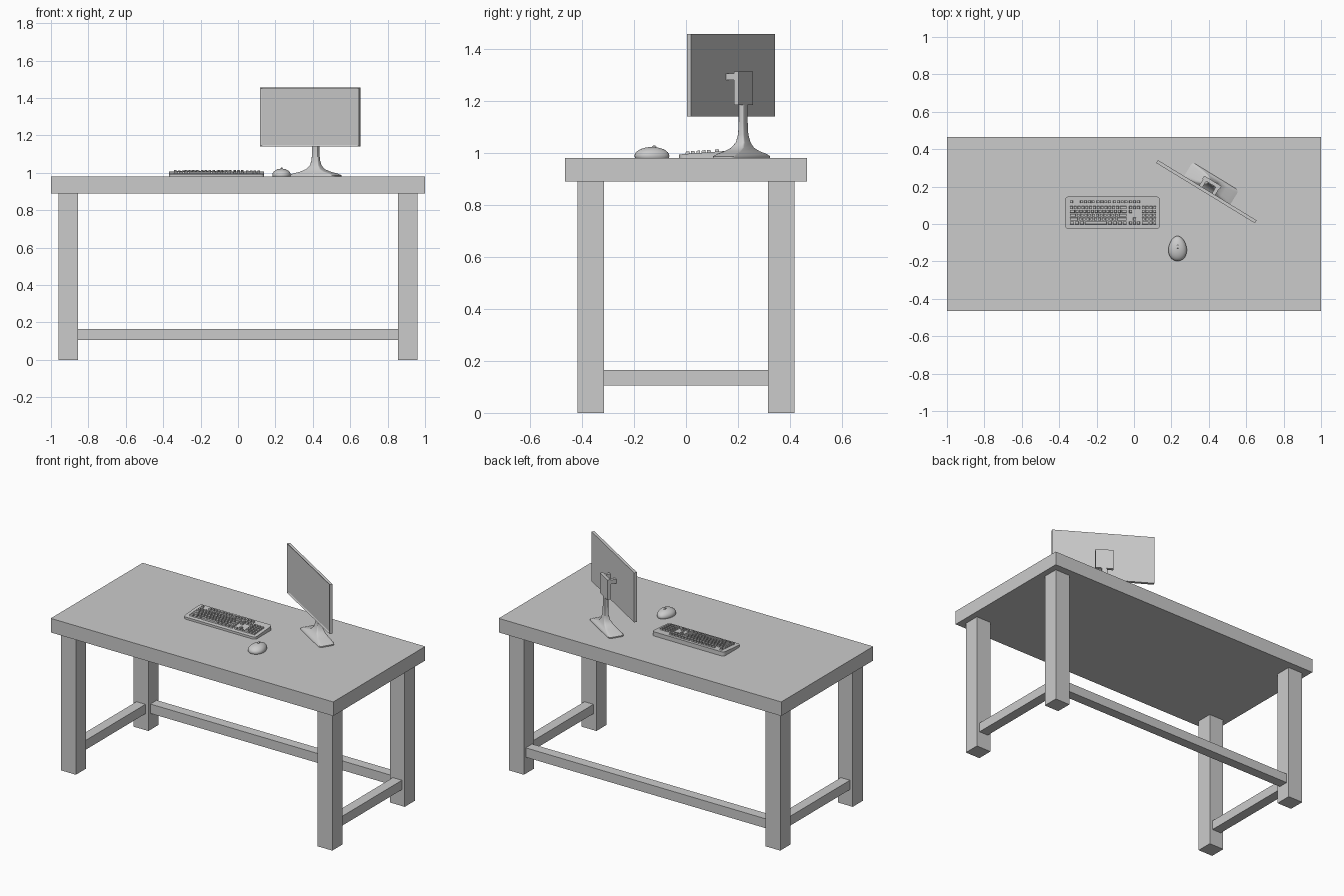
import bpy, bmesh, math
from mathutils import Matrix, Vector

if "Cube" in bpy.data.objects:
    bpy.data.objects.remove(bpy.data.objects["Cube"])

TOP = 0.98                                   # height of the desk surface
SCREEN = Matrix.Translation((0.387, 0.173, 0)) @ Matrix.Rotation(math.radians(-31.4), 4, 'Z')


def finish(name, bm, matrix=None, smooth=None):
    bmesh.ops.recalc_face_normals(bm, faces=bm.faces[:])
    me = bpy.data.meshes.new(name)
    bm.to_mesh(me)
    bm.free()
    ob = bpy.data.objects.new(name, me)
    bpy.context.collection.objects.link(ob)
    if matrix:
        ob.matrix_world = matrix
    if smooth:
        bpy.ops.object.select_all(action='DESELECT')
        ob.select_set(True)
        bpy.context.view_layer.objects.active = ob
        bpy.ops.object.shade_smooth_by_angle(angle=math.radians(smooth))
    return ob


def add_box(bm, lo, hi):
    lo, hi = Vector(lo), Vector(hi)
    m = Matrix.Translation((lo + hi) / 2) @ Matrix.Diagonal((hi - lo).to_4d())
    m[3][3] = 1
    return bmesh.ops.create_cube(bm, size=1, matrix=m)['verts']


def box(name, lo, hi, matrix=None):
    bm = bmesh.new()
    add_box(bm, lo, hi)
    return finish(name, bm, matrix)


# Desk: top, four legs, side rails and back rail
box("desk_top", (-1, -0.465, 0.89), (1, 0.465, TOP))
for sx, side in ((-1, "left"), (1, "right")):
    for sy, end in ((-1, "front"), (1, "back")):
        xs, ys = sorted((sx * 0.855, sx * 0.96)), sorted((sy * 0.315, sy * 0.418))
        box(f"{end}_{side}_leg", (xs[0], ys[0], 0), (xs[1], ys[1], 0.89))
    x = sx * 0.908
    box(f"{side}_rail", (x - 0.032, -0.315, 0.105), (x + 0.032, 0.315, 0.165))
box("back_rail", (-0.855, 0.335, 0.105), (0.855, 0.399, 0.165))

# Monitor panel: thin slab with a recessed screen on its front
bm = bmesh.new()
add_box(bm, (-0.309, -0.009, 1.14), (0.309, 0.009, 1.457))
bm.normal_update()
front = [f for f in bm.faces if f.normal.y < -0.9]
bmesh.ops.inset_region(bm, faces=front, thickness=0.012)
bmesh.ops.translate(bm, verts=front[0].verts[:], vec=(0, 0.005, 0))
finish("monitor_panel", bm, SCREEN)

# Monitor mount: back plate with two arms to the panel
bm = bmesh.new()
add_box(bm, (-0.054, 0.047, 1.185), (0.054, 0.067, 1.313))
for s in (-1, 1):
    add_box(bm, (s * 0.04 - 0.01, 0.008, 1.28), (s * 0.04 + 0.01, 0.048, 1.306))
finish("monitor_mount", bm, SCREEN)

# Monitor stand: rounded rectangular sections lofted from foot to neck
bm = bmesh.new()
sections = [(0.145, 0.048, 0.98), (0.145, 0.048, 0.987), (0.118, 0.043, 0.997),
            (0.08, 0.036, 1.006), (0.045, 0.028, 1.02), (0.027, 0.02, 1.04),
            (0.02, 0.013, 1.07), (0.018, 0.011, 1.12), (0.018, 0.011, 1.2)]
rings = []
for hw, hd, z in sections:
    r = 0.35 * hd
    cy = 0.047 + 0.008 * min(1, (z - TOP) / 0.06)
    ring = []
    for q, (cx, cs) in enumerate(((1, 1), (-1, 1), (-1, -1), (1, -1))):
        for k in range(4):
            a = math.pi / 2 * (q + k / 3)
            ring.append(bm.verts.new((cx * (hw - r) + r * math.cos(a),
                                      cy + cs * (hd - r) + r * math.sin(a), z)))
    rings.append(ring)
for a, b in zip(rings, rings[1:]):
    for i in range(16):
        j = (i + 1) % 16
        bm.faces.new((a[i], a[j], b[j], b[i]))
bm.faces.new(rings[0])
bm.faces.new(rings[-1])
finish("monitor_stand", bm, SCREEN, 35)


# Keyboard body: wedge with rounded corners
def deck(y):
    return 0.994 + (y + 0.026) * 0.075


bm = bmesh.new()
for v in add_box(bm, (-0.37, -0.026, TOP), (0.14, 0.147, 1)):
    if v.co.z > 0.99:
        v.co.z = deck(v.co.y)
corners = [e for e in bm.edges if abs(e.verts[0].co.z - e.verts[1].co.z) > 0.005
           and abs(e.verts[0].co.y - e.verts[1].co.y) < 0.001]
bmesh.ops.bevel(bm, geom=corners, offset=0.02, segments=5, profile=0.5, affect='EDGES')
finish("keyboard_body", bm, None, 30)

# Keyboard keys: tapered blocks laid out in rows
bm = bmesh.new()
P = 0.0205                                   # key pitch


def key(x, y, w=1.0, h=1.0):
    wx, wy = w * P - 0.0045, h * P - 0.0045
    for v in add_box(bm, (-wx / 2, -wy / 2, -0.002), (wx / 2, wy / 2, 0.009)):
        if v.co.z > 0:
            v.co.x -= math.copysign(0.0015, v.co.x)
            v.co.y -= math.copysign(0.0015, v.co.y)
        v.co += Vector((x, y, deck(y + v.co.y)))


def row(x, y, widths):
    for w in widths:
        key(x + w * P / 2, y, w)
        x += w * P


ROW_Y = [0.088 - i * P for i in range(5)]
row(-0.345, 0.119, [1])
for i in range(3):
    row(-0.29 + i * 0.088, 0.119, [1] * 4)
row(-0.028, 0.119, [1] * 3)
MAIN = [[1] * 13 + [2], [1.5] + [1] * 12 + [1.5], [1.8] + [1] * 11 + [2.2],
        [2.3] + [1] * 10 + [2.7], [1.3] * 3 + [6] + [1.3] * 3 + [1.2]]
for y, widths in zip(ROW_Y, MAIN):
    row(-0.345, y, widths)
for y in ROW_Y[:1]:
    row(-0.028, y, [1] * 3)
row(-0.028, ROW_Y[1], [1])
key(0.003, ROW_Y[3])
row(-0.028, ROW_Y[4], [1] * 3)
for y in ROW_Y[:4]:
    row(0.039, y, [1] * 4)
row(0.039, ROW_Y[4], [2, 1, 1])
finish("keyboard_keys", bm)

# Mouse body: egg-shaped half dome, narrower towards the back of the desk
bm = bmesh.new()
bmesh.ops.create_uvsphere(bm, u_segments=32, v_segments=16, radius=1)
bmesh.ops.bisect_plane(bm, geom=bm.verts[:] + bm.edges[:] + bm.faces[:], dist=1e-4,
                       plane_co=(0, 0, -0.25), plane_no=(0, 0, -1), clear_outer=True)
bmesh.ops.holes_fill(bm, edges=[e for e in bm.edges if e.is_boundary])
for v in bm.verts:
    x, y, z = v.co
    v.co = (0.233 + 0.049 * x * (1 - 0.15 * y), -0.131 + 0.067 * y, 0.9885 + 0.034 * z)
finish("mouse_body", bm, None, 40)

# Mouse wheel
bm = bmesh.new()
m = Matrix.Translation((0.233, -0.122, 1.0185)) @ Matrix.Rotation(math.pi / 2, 4, 'Y')
bmesh.ops.create_cone(bm, cap_ends=True, segments=20, radius1=0.01, radius2=0.01,
                      depth=0.008, matrix=m)
finish("mouse_wheel", bm, None, 40)
